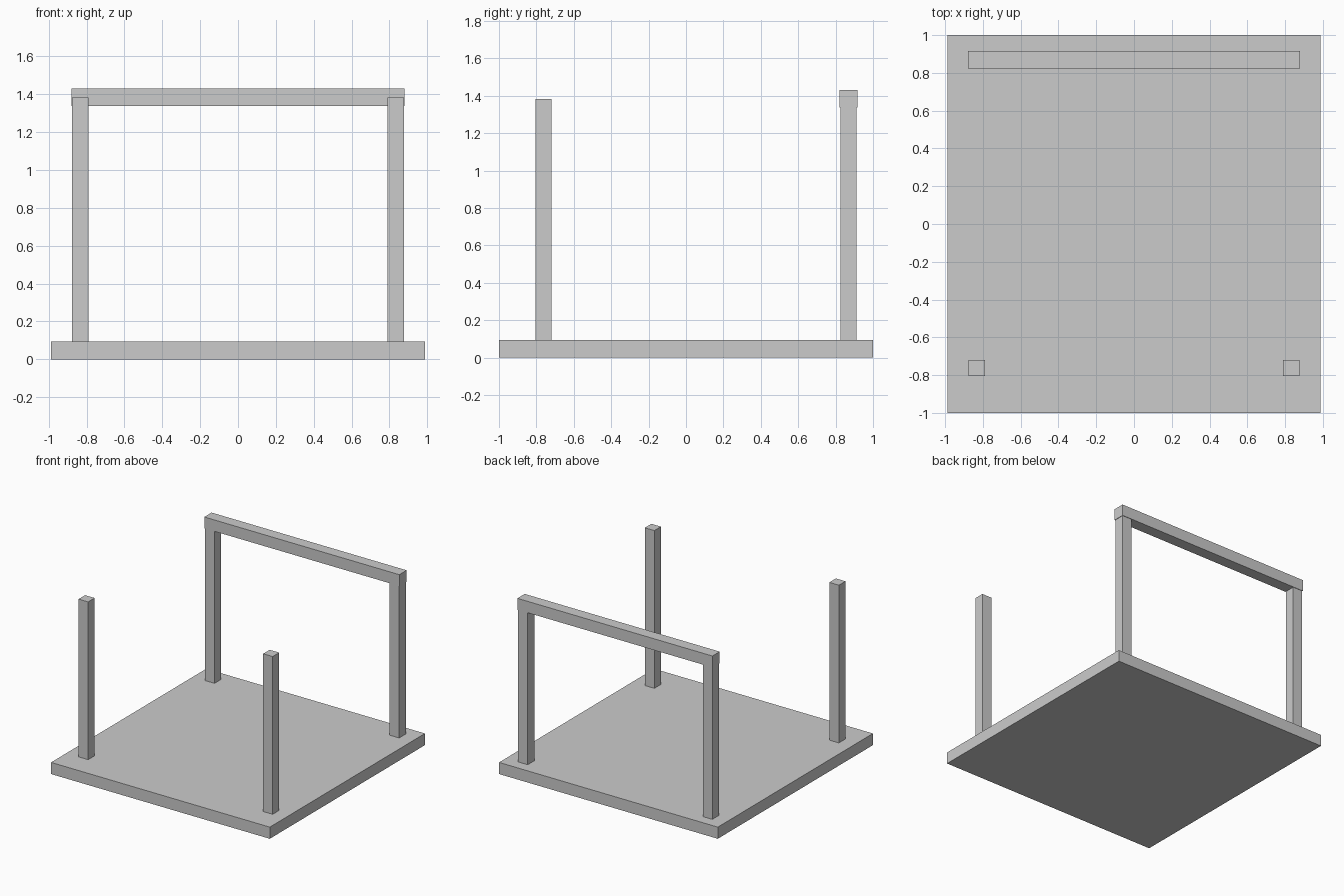
import bpy

if "Cube" in bpy.data.objects:
    bpy.data.objects.remove(bpy.data.objects["Cube"])


def box(name, x, y, z):
    """Axis-aligned box from (min, max) ranges."""
    ranges = (x, y, z)
    bpy.ops.mesh.primitive_cube_add(size=1, location=[(a + b) / 2 for a, b in ranges])
    obj = bpy.context.object
    obj.name = name
    obj.scale = [b - a for a, b in ranges]
    bpy.ops.object.transform_apply(location=False, rotation=False, scale=True)
    return obj


# Flat base (an upturned table top)
box("base_slab", (-0.987, 0.987), (-1.0, 1.0), (0.0, 0.095))

# Four square posts standing on the base
for row, y in (("front", (-0.804, -0.72)), ("back", (0.826, 0.912))):
    for side, x in (("left", (-0.876, -0.79)), ("right", (0.79, 0.876))):
        box(f"{row}_{side}_post", x, y, (0.095, 1.382))

# Rail across the back pair of posts
box("back_rail", (-0.88, 0.88), (0.822, 0.916), (1.337, 1.43))
